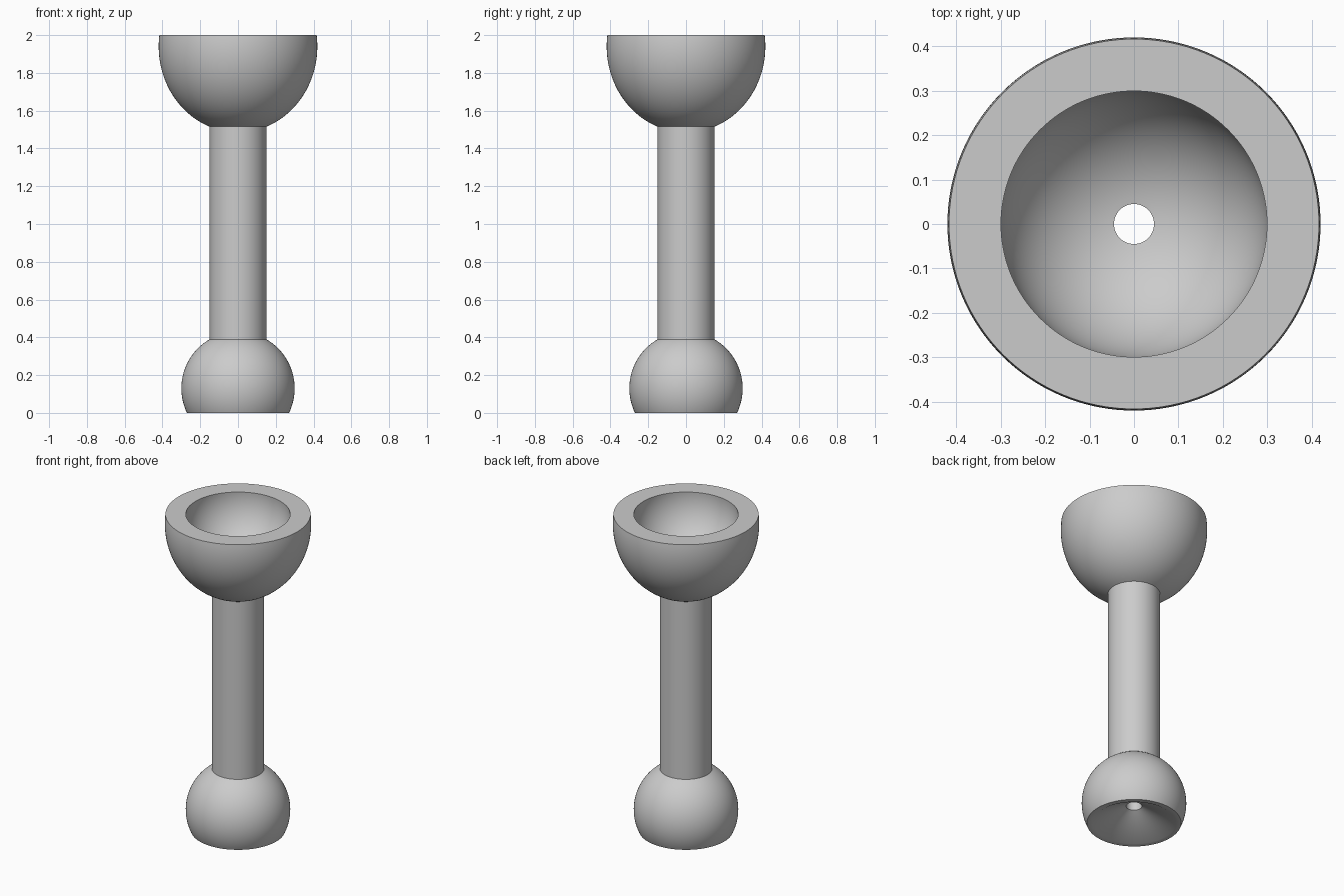
import bpy, bmesh
from math import sin, cos, pi, sqrt, asin, radians

cube = bpy.data.objects.get("Cube")
if cube:
    bpy.data.objects.remove(cube, do_unlink=True)

SEGMENTS = 128
STEM_R, BORE_R = 0.15, 0.045

grey = bpy.data.materials.new("plain grey")
grey.use_nodes = True
colour = (0.6, 0.6, 0.6, 1)
grey.diffuse_color = colour
grey.node_tree.nodes["Principled BSDF"].inputs["Base Color"].default_value = colour


def arc(rx, rz, cz, start, end, steps=32):
    """Elliptical profile from start to end angle above the equator."""
    angles = [start + (end - start) * i / steps for i in range(steps + 1)]
    return [(rx * cos(a), cz + rz * sin(a)) for a in angles]


def lathe(name, profile):
    """Spin an (r, z) profile around the z axis."""
    bm = bmesh.new()
    rings = []
    for r, z in profile:
        rings.append([bm.verts.new((r * cos(2 * pi * i / SEGMENTS),
                                    r * sin(2 * pi * i / SEGMENTS), z))
                      for i in range(SEGMENTS)])
    for low, high in zip(rings, rings[1:]):
        for i in range(SEGMENTS):
            j = (i + 1) % SEGMENTS
            bm.faces.new((low[i], low[j], high[j], high[i]))
    mesh = bpy.data.meshes.new(name)
    bm.to_mesh(mesh)
    bm.free()
    mesh.materials.append(grey)
    obj = bpy.data.objects.new(name, mesh)
    bpy.context.collection.objects.link(obj)
    bpy.ops.object.select_all(action='DESELECT')
    obj.select_set(True)
    bpy.context.view_layer.objects.active = obj
    bpy.ops.object.shade_smooth_by_angle(angle=radians(30))


# Ball with a flat foot and a conical mouth leading to the bore
BALL_R, BALL_Z = 0.3, 0.13
neck = asin(sqrt(1 - (STEM_R / BALL_R) ** 2))
ball_top = BALL_Z + BALL_R * sin(neck)
mouth = [(BORE_R, ball_top), (BORE_R, 0.11), (0.24, 0)]
lathe("ball", mouth + arc(BALL_R, BALL_R, BALL_Z, -asin(BALL_Z / BALL_R), neck))

# Socket cup: outer bowl, flat rim, round cavity with the bore in its floor
CUP_R, CUP_H, CUP_Z = 0.42, 0.455, 1.94
CAVITY_R, CAVITY_Z = 0.3, 1.98
cup_neck = asin(sqrt(1 - (STEM_R / CUP_R) ** 2))
cup_low = CUP_Z - CUP_H * sin(cup_neck)
outer = arc(CUP_R, CUP_H, CUP_Z, -cup_neck, asin((2 - CUP_Z) / CUP_H))
cavity = arc(CAVITY_R, CAVITY_R, CAVITY_Z, asin((2 - CAVITY_Z) / CAVITY_R),
             -asin(sqrt(1 - (BORE_R / CAVITY_R) ** 2)))
lathe("socket", outer + cavity + [(BORE_R, cup_low)])

# Hollow stem between ball and socket
lathe("stem", [(STEM_R, ball_top), (STEM_R, cup_low)])
lathe("stem_bore", [(BORE_R, cup_low), (BORE_R, ball_top)])
